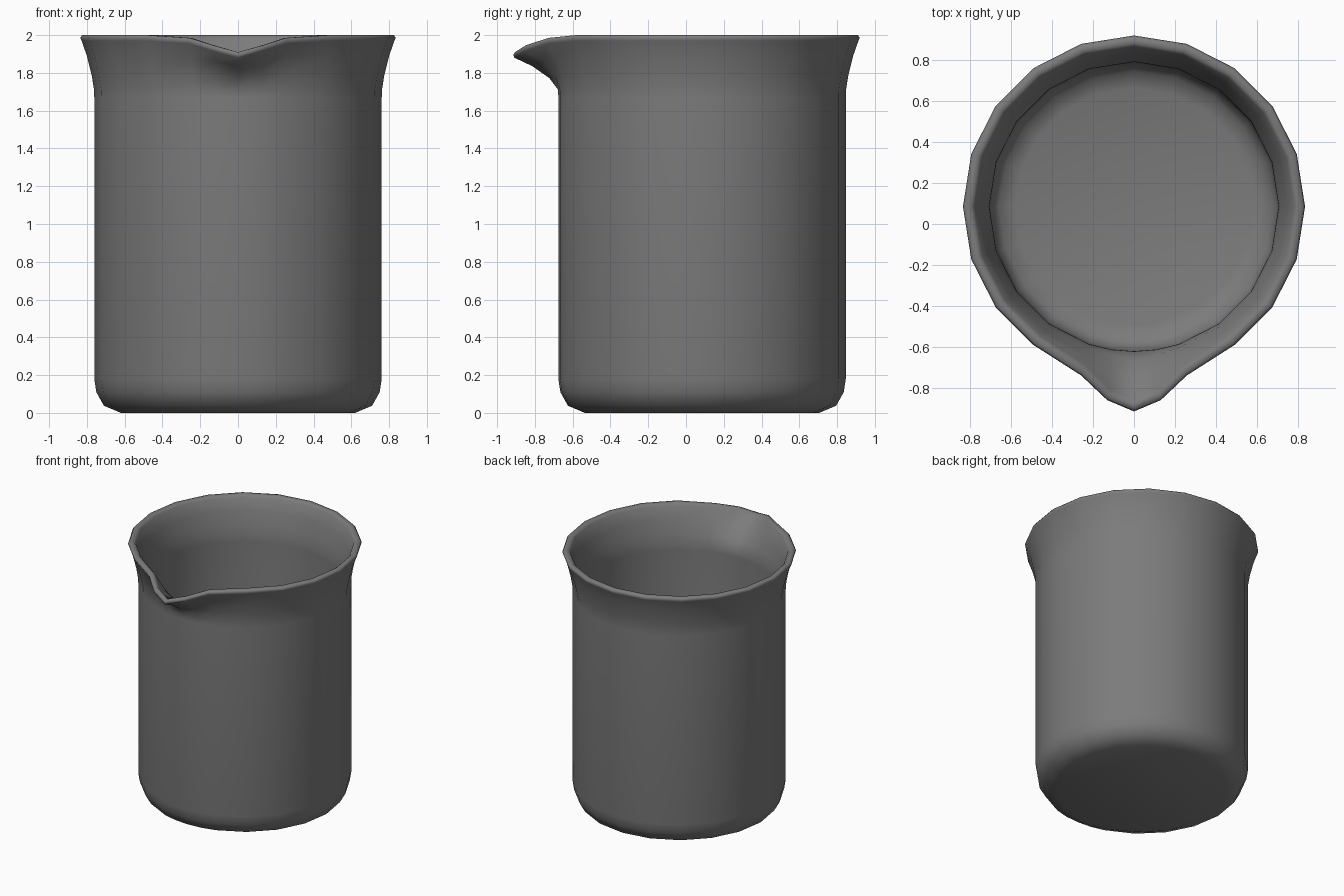
import bpy, bmesh
from math import sin, cos, radians

if "Cube" in bpy.data.objects:
    bpy.data.objects.remove(bpy.data.objects["Cube"])

CENTRE_Y = 0.085

# 20 sides, plus two extra columns that shape the pouring spout
angles = sorted([i * 18 for i in range(20)] + [261, 279])

# rim offsets (dy, dz) of the spout columns, and how fast they fade below the rim
spout = {252: (-0.03, -0.015, 1.5), 261: (-0.12, -0.055, 1.5), 270: (-0.165, -0.09, 1),
         279: (-0.12, -0.055, 1.5), 288: (-0.03, -0.015, 1.5)}

# wall profile: radius, height, spout strength (outside going up, inside going down)
profile = [
    (0.62, 0.0, 0), (0.71, 0.038, 0), (0.75, 0.11, 0), (0.761, 0.18, 0),
    (0.761, 1.67, 0), (0.762, 1.71, 0), (0.775, 1.79, 0.2), (0.80, 1.89, 0.6),
    (0.828, 1.97, 1), (0.835, 1.985, 1), (0.825, 2.0, 1), (0.795, 2.0, 1),
    (0.78, 1.985, 1), (0.75, 1.89, 0.6), (0.72, 1.79, 0.2), (0.707, 1.71, 0),
    (0.706, 1.67, 0), (0.706, 0.20, 0), (0.695, 0.13, 0), (0.66, 0.075, 0),
    (0.58, 0.05, 0),
]

bm = bmesh.new()
rings = []
for r, z, f in profile:
    ring = []
    for a in angles:
        dy, dz, fade = spout.get(a, (0, 0, 1))
        t, k = radians(a), f ** fade
        ring.append(bm.verts.new((r * cos(t), CENTRE_Y + r * sin(t) + dy * k, z + dz * k)))
    rings.append(ring)

# walls between neighbouring rings
n = len(angles)
for lo, hi in zip(rings, rings[1:]):
    for i in range(n):
        j = (i + 1) % n
        bm.faces.new((lo[i], lo[j], hi[j], hi[i]))

# underside and inner floor
bm.faces.new(rings[0][::-1])
bm.faces.new(rings[-1])
bmesh.ops.recalc_face_normals(bm, faces=bm.faces)
for face in bm.faces:
    face.smooth = True

mesh = bpy.data.meshes.new("beaker")
bm.to_mesh(mesh)
bm.free()
beaker = bpy.data.objects.new("beaker", mesh)
bpy.context.collection.objects.link(beaker)

# dark grey finish
dark = bpy.data.materials.new("dark_grey")
dark.diffuse_color = (0.2, 0.2, 0.2, 1)
dark.use_nodes = True
dark.node_tree.nodes["Principled BSDF"].inputs["Base Color"].default_value = dark.diffuse_color
mesh.materials.append(dark)
